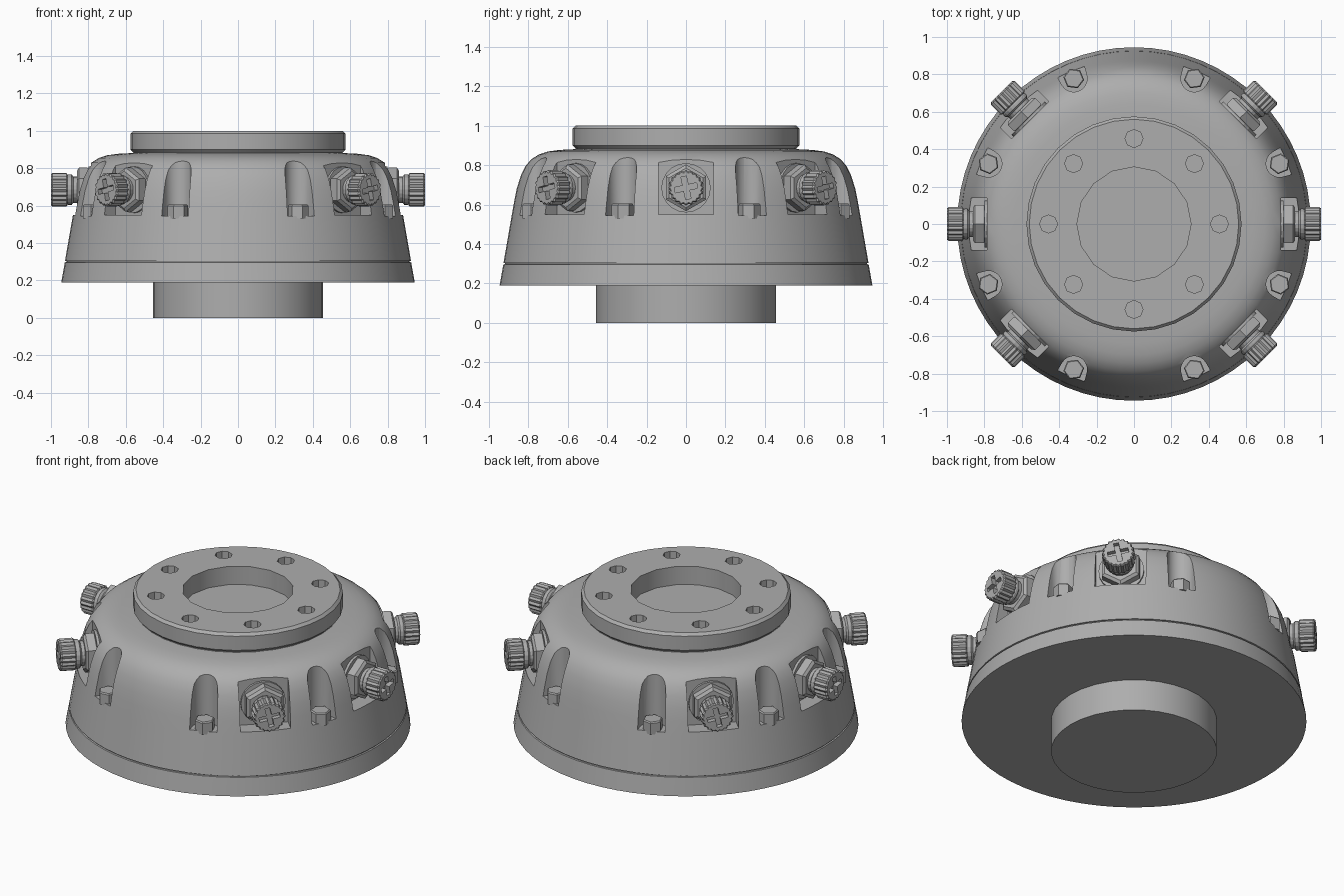
import bpy, bmesh, math
from mathutils import Matrix, Vector

if "Cube" in bpy.data.objects:
    bpy.data.objects.remove(bpy.data.objects["Cube"])

metal = bpy.data.materials.new("grey_metal")
metal.diffuse_color = (0.42, 0.42, 0.42, 1)
metal.use_nodes = True
metal.node_tree.nodes["Principled BSDF"].inputs["Base Color"].default_value = metal.diffuse_color
ALONG_X = Matrix.Rotation(math.pi / 2, 4, 'Y')


def lathe(bm, profile, n, matrix=Matrix(), rib=0.0, phase=0.0):
    """Closed solid from (radius, height) rings; rib pulls in alternate points."""
    rings = []
    for r, z in profile:
        ring = []
        for i in range(n):
            a = 2 * math.pi * i / n + phase
            rr = r - (rib if i % 2 else 0)
            ring.append(bm.verts.new(matrix @ Vector((rr * math.cos(a), rr * math.sin(a), z))))
        rings.append(ring)
    for lo, hi in zip(rings, rings[1:]):
        for i in range(n):
            j = (i + 1) % n
            bm.faces.new((lo[i], lo[j], hi[j], hi[i]))
    bm.faces.new(rings[0][::-1])
    bm.faces.new(rings[-1])


def extrude_outline(bm, pts, z0, z1, matrix=Matrix()):
    """Prism over a counter-clockwise outline."""
    lo = [bm.verts.new(matrix @ Vector((x, y, z0))) for x, y in pts]
    hi = [bm.verts.new(matrix @ Vector((x, y, z1))) for x, y in pts]
    n = len(pts)
    for i in range(n):
        j = (i + 1) % n
        bm.faces.new((lo[i], lo[j], hi[j], hi[i]))
    bm.faces.new(lo[::-1])
    bm.faces.new(hi)


def finish(bm, name):
    bmesh.ops.recalc_face_normals(bm, faces=bm.faces)
    me = bpy.data.meshes.new(name)
    bm.to_mesh(me)
    bm.free()
    me.materials.append(metal)
    ob = bpy.data.objects.new(name, me)
    bpy.context.collection.objects.link(ob)
    return ob


def activate(ob):
    bpy.ops.object.select_all(action='DESELECT')
    ob.select_set(True)
    bpy.context.view_layer.objects.active = ob


def smooth(ob, degrees=30):
    activate(ob)
    bpy.ops.object.shade_smooth_by_angle(angle=math.radians(degrees))


def cut(ob, cutter):
    cutter.hide_render = True
    mod = ob.modifiers.new("cut", 'BOOLEAN')
    mod.operation, mod.solver, mod.object = 'DIFFERENCE', 'EXACT', cutter
    activate(ob)
    bpy.ops.object.modifier_apply(modifier=mod.name)
    bpy.data.objects.remove(cutter)


def turn(degrees):
    return Matrix.Rotation(math.radians(degrees), 4, 'Z')


FITTING_ANGLES = (0, 45, 135, 180, 225, 315)
BOLT_ANGLES = [22.5 + 45 * i for i in range(8)]

# domed housing with a thin seam groove
bm = bmesh.new()
lathe(bm, [(0.945, 0.19), (0.926, 0.296), (0.918, 0.298), (0.918, 0.303), (0.925, 0.305),
           (0.886, 0.53), (0.872, 0.61), (0.858, 0.68), (0.838, 0.745), (0.815, 0.793),
           (0.785, 0.829), (0.745, 0.854), (0.70, 0.869), (0.64, 0.877), (0.54, 0.882)], 64)
housing = finish(bm, "housing")

# pockets: arched bolt slots and square fitting recesses
bm = bmesh.new()
arc = [(0.842 + 0.072 * math.cos(a), 0.072 * math.sin(a))
       for a in [math.radians(95 + 17 * i) for i in range(11)]]
slot = [(1.1, -0.105), (1.1, 0.105)] + arc
for a in BOLT_ANGLES:
    extrude_outline(bm, slot, 0.545, 1.1, turn(a))
recess = [(0.785, -0.14), (1.1, -0.14), (1.1, 0.14), (0.785, 0.14)]
for a in FITTING_ANGLES:
    extrude_outline(bm, recess, 0.55, 1.1, turn(a))
cut(housing, finish(bm, "pocket_cutter"))
smooth(housing)

# lower spigot
bm = bmesh.new()
lathe(bm, [(0.455, 0), (0.455, 0.20)], 32)
smooth(finish(bm, "lower_spigot"))

# top flange with bore and bolt circle
bm = bmesh.new()
lathe(bm, [(0.56, 0.865), (0.56, 0.885), (0.575, 0.90), (0.575, 0.985), (0.56, 1.0)], 32)
flange = finish(bm, "top_flange")
bm = bmesh.new()
lathe(bm, [(0.305, 0.89), (0.305, 1.1)], 16)
for i in range(8):
    spot = turn(45 * i) @ Matrix.Translation((0.457, 0, 0))
    lathe(bm, [(0.048, 0.90), (0.048, 1.1)], 8, spot)
cut(flange, finish(bm, "flange_cutter"))
smooth(flange, 25)

# hexagonal housing bolts
bm = bmesh.new()
for a in BOLT_ANGLES:
    spot = turn(a) @ Matrix.Translation((0.842, 0, 0))
    lathe(bm, [(0.056, 0.53), (0.056, 0.598), (0.05, 0.605)], 6, spot)
finish(bm, "housing_bolts")

# side fitting: hex nut and collar
bm = bmesh.new()
lathe(bm, [(0.125, 0.775), (0.125, 0.80)], 20, ALONG_X)
lathe(bm, [(0.11, 0.795), (0.118, 0.805), (0.118, 0.85), (0.10, 0.862)], 6, ALONG_X)
lathe(bm, [(0.07, 0.855), (0.07, 0.88), (0.082, 0.89), (0.082, 0.905), (0.07, 0.93)], 20, ALONG_X)
nut = finish(bm, "fitting_nut")

# side fitting: ribbed knob with cross recess
bm = bmesh.new()
lathe(bm, [(0.084, 0.912), (0.09, 0.918), (0.09, 0.992), (0.083, 1.0)], 40, ALONG_X, rib=0.008)
knob = finish(bm, "fitting_knob")
bm = bmesh.new()
w, l = 0.014, 0.058
cross = [(l, -w), (l, w), (w, w), (w, l), (-w, l), (-w, w),
         (-l, w), (-l, -w), (-w, -w), (-w, -l), (w, -l), (w, -w)]
extrude_outline(bm, cross, 0.97, 1.1, ALONG_X @ turn(12))
cut(knob, finish(bm, "cross_cutter"))

# repeat the fittings around the housing
for part in (nut, knob):
    for i, a in enumerate(FITTING_ANGLES):
        ob = part if i == 0 else part.copy()
        if i:
            bpy.context.collection.objects.link(ob)
        ob.matrix_world = Matrix.Translation((0, 0, 0.685)) @ turn(a)
